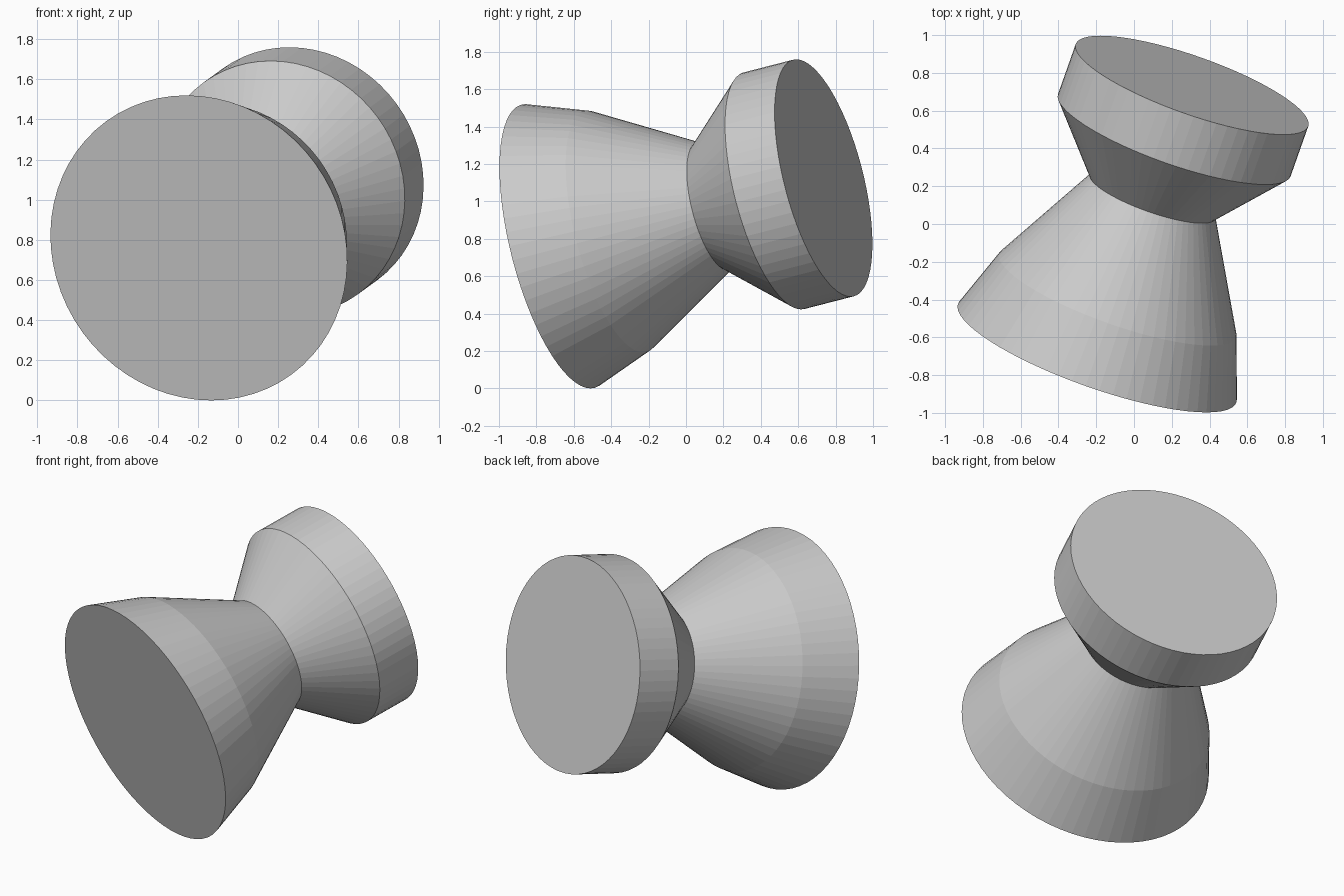
import bpy, bmesh, math
from mathutils import Vector

if "Cube" in bpy.data.objects:
    bpy.data.objects.remove(bpy.data.objects["Cube"])

SIDES = 64
start = Vector((-0.195, -0.684, 0.76))   # centre of the large front disc
end = Vector((0.307, 0.735, 1.125))      # centre of the back disc
axis = end - start

# (radius, distance along the axis) from front disc to back disc
profile = [(0.782, 0.0), (0.665, 0.335), (0.352, 0.905), (0.653, 1.26), (0.653, axis.length)]

# Flared spool, turned around its local z axis
bm = bmesh.new()
rings = []
for r, h in profile:
    rings.append([bm.verts.new((r * math.cos(a), r * math.sin(a), h))
                  for a in (2 * math.pi * i / SIDES for i in range(SIDES))])
for lower, upper in zip(rings, rings[1:]):
    for i in range(SIDES):
        j = (i + 1) % SIDES
        bm.faces.new((lower[i], lower[j], upper[j], upper[i]))

# Flat end caps
bm.faces.new(rings[0][::-1])
bm.faces.new(rings[-1])

mesh = bpy.data.meshes.new("flared_spool")
bm.to_mesh(mesh)
bm.free()
spool = bpy.data.objects.new("flared_spool", mesh)
bpy.context.collection.objects.link(spool)

# Tilt the spool onto its axis
spool.location = start
spool.rotation_euler = axis.to_track_quat('Z', 'Y').to_euler()
